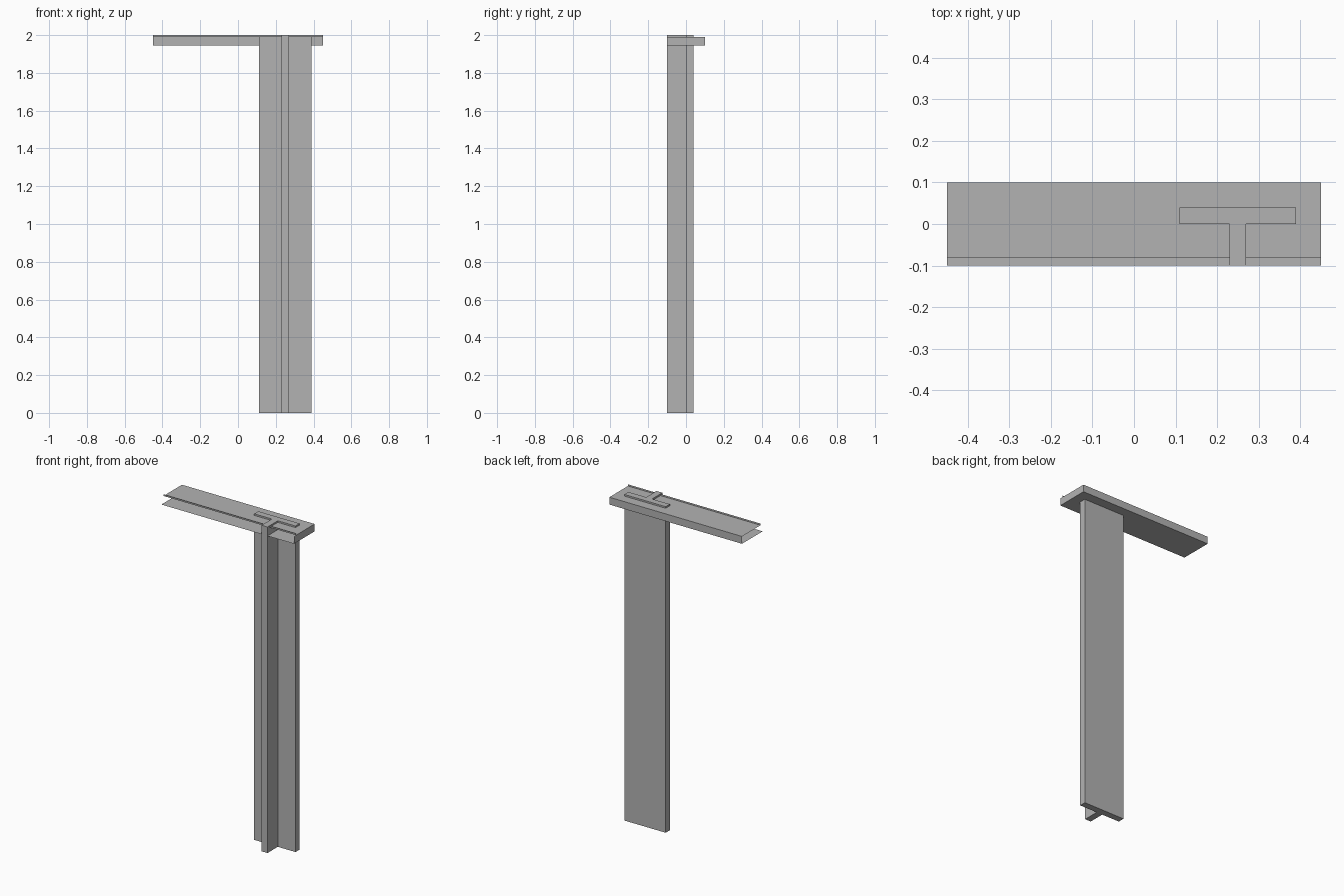
import bpy
import bmesh

if "Cube" in bpy.data.objects:
    bpy.data.objects.remove(bpy.data.objects["Cube"])

grey = bpy.data.materials.new("plain grey")
grey.diffuse_color = (0.45, 0.45, 0.45, 1)
grey.use_nodes = True
grey.node_tree.nodes["Principled BSDF"].inputs["Base Color"].default_value = grey.diffuse_color


def finish(name, bm):
    mesh = bpy.data.meshes.new(name)
    bm.to_mesh(mesh)
    bm.free()
    mesh.materials.append(grey)
    obj = bpy.data.objects.new(name, mesh)
    bpy.context.collection.objects.link(obj)
    return obj


def extrude_profile(name, points, z0, z1):
    """Closed solid from an x-y outline raised from z0 to z1."""
    bm = bmesh.new()
    face = bm.faces.new([bm.verts.new((x, y, z0)) for x, y in points])
    top = bmesh.ops.extrude_face_region(bm, geom=[face])
    verts = [g for g in top["geom"] if isinstance(g, bmesh.types.BMVert)]
    bmesh.ops.translate(bm, verts=verts, vec=(0, 0, z1 - z0))
    bmesh.ops.recalc_face_normals(bm, faces=bm.faces)
    return finish(name, bm)


# T-section post: wide flange behind, narrow web towards the front
extrude_profile("post", [
    (0.11, 0.04), (0.11, 0.0), (0.23, 0.0), (0.23, -0.1),
    (0.27, -0.1), (0.27, 0.0), (0.39, 0.0), (0.39, 0.04)], 0, 2)

# Sheet arm, open at the front and at the left end
X, LOW, HIGH = 0.45, 1.945, 1.99
bm = bmesh.new()
profile = [(-0.1, LOW), (0.1, LOW), (0.1, HIGH), (-0.08, HIGH), (-0.08, 2.0)]
left = [bm.verts.new((-X, y, z)) for y, z in profile]
right = [bm.verts.new((X, y, z)) for y, z in profile]
for i in range(len(profile) - 1):
    # floor, back wall, top and the upturned front lip
    bm.faces.new((left[i], left[i + 1], right[i + 1], right[i]))

# Closed right end
corner = bm.verts.new((X, -0.1, HIGH))
bm.faces.new((right[0], right[1], right[2], right[3], corner))
bm.normal_update()
finish("arm", bm)
